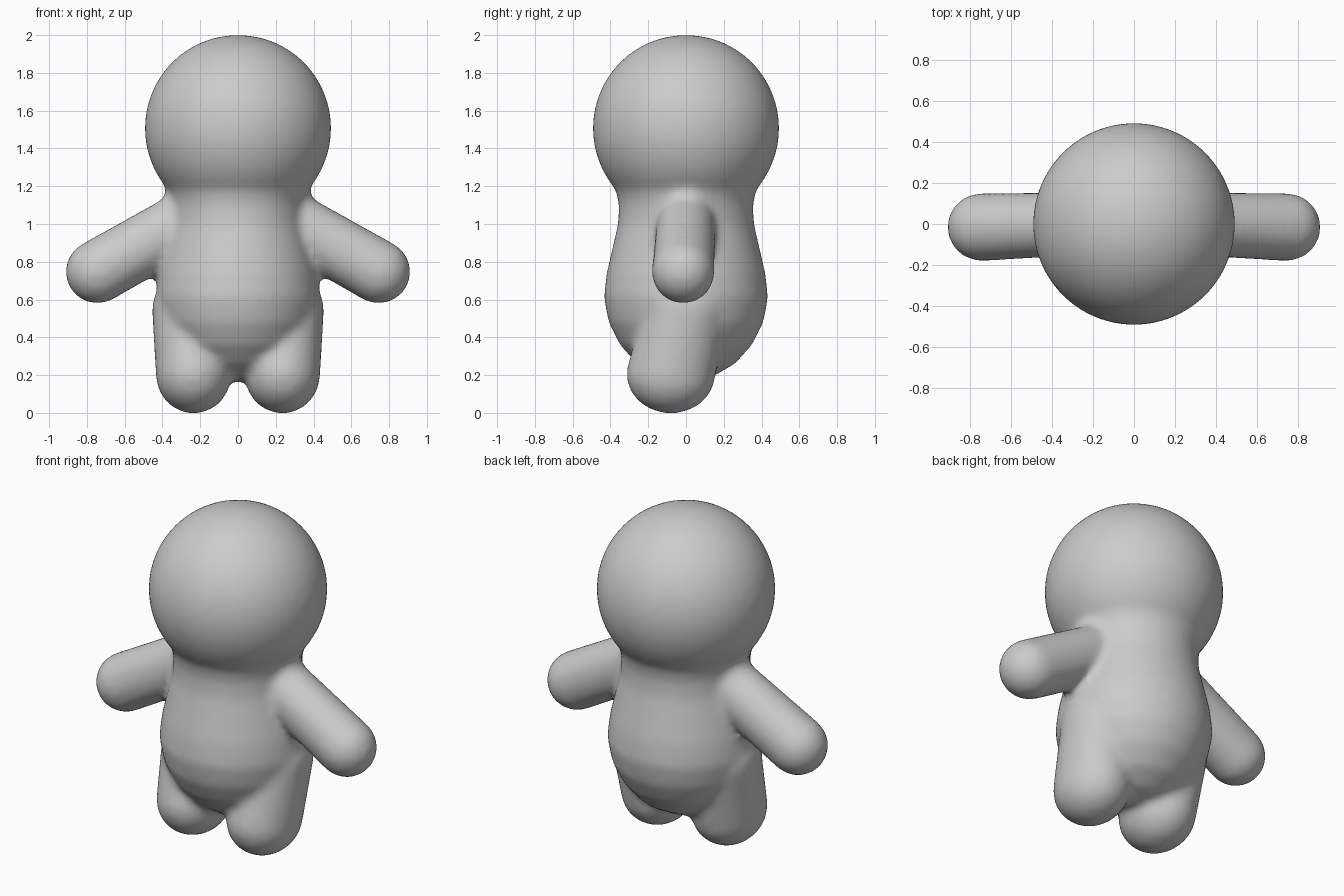
import bpy, bmesh, math
from mathutils import Matrix, Vector

if "Cube" in bpy.data.objects:
    bpy.data.objects.remove(bpy.data.objects["Cube"], do_unlink=True)

grey = bpy.data.materials.new("plain grey")
grey.use_nodes = True
grey.diffuse_color = (0.6, 0.6, 0.6, 1)
grey.node_tree.nodes["Principled BSDF"].inputs["Base Color"].default_value = (0.6, 0.6, 0.6, 1)

bm = bmesh.new()


def ball(target, centre, radii):
    """Ellipsoid added to a bmesh."""
    m = Matrix.Translation(centre) @ Matrix.Diagonal((*radii, 1))
    bmesh.ops.create_uvsphere(target, u_segments=48, v_segments=32, radius=1, matrix=m)


def limb(a, ra, b, rb):
    """Tapered limb: the hull around two ellipsoids."""
    part = bmesh.new()
    ball(part, a, ra)
    ball(part, b, rb)
    hull = bmesh.ops.convex_hull(part, input=part.verts)
    loose = {g for g in hull["geom_interior"] + hull["geom_unused"]
             if isinstance(g, bmesh.types.BMVert)}
    bmesh.ops.delete(part, geom=list(loose), context='VERTS')
    bmesh.ops.recalc_face_normals(part, faces=part.faces)
    mesh = bpy.data.meshes.new("limb")
    part.to_mesh(mesh)
    part.free()
    bm.from_mesh(mesh)
    bpy.data.meshes.remove(mesh)


# Head
ball(bm, (0, 0, 1.507), (0.494, 0.494, 0.494))

# Torso: turned profile of (radius, height)
profile = [(0, 0.16), (0.14, 0.19), (0.26, 0.26), (0.35, 0.36), (0.41, 0.48), (0.435, 0.61),
           (0.42, 0.74), (0.39, 0.87), (0.36, 1.0), (0.355, 1.1), (0.375, 1.2), (0.3, 1.35), (0, 1.4)]
verts = [bm.verts.new((r, 0, z)) for r, z in profile]
edges = [bm.edges.new(pair) for pair in zip(verts, verts[1:])]
bmesh.ops.spin(bm, geom=verts + edges, cent=(0, 0, 0), axis=(0, 0, 1),
               angle=math.tau, steps=64, use_merge=True)
bmesh.ops.remove_doubles(bm, verts=bm.verts, dist=0.0005)

for s in (-1, 1):
    # Arm
    limb((s * 0.745, -0.015, 0.747), (0.168, 0.166, 0.168),
         (s * 0.28, 0, 1.01), (0.165, 0.155, 0.165))
    # Leg with a forward foot
    limb((s * 0.235, -0.08, 0.205), (0.2, 0.235, 0.208),
         (s * 0.27, 0, 0.55), (0.185, 0.22, 0.18))
    # Shoulder and neck fillet
    ball(bm, (s * 0.25, 0, 1.1), (0.15, 0.15, 0.15))

bmesh.ops.recalc_face_normals(bm, faces=bm.faces)
mesh = bpy.data.meshes.new("body")
bm.to_mesh(mesh)
bm.free()
body = bpy.data.objects.new("body", mesh)
bpy.context.collection.objects.link(body)
mesh.materials.append(grey)

# Fuse the parts into one soft skin
remesh = body.modifiers.new("fuse", 'REMESH')
remesh.mode = 'VOXEL'
remesh.voxel_size = 0.022
remesh.use_smooth_shade = True
soften = body.modifiers.new("soften", 'SMOOTH')
soften.factor = 0.5
soften.iterations = 10
